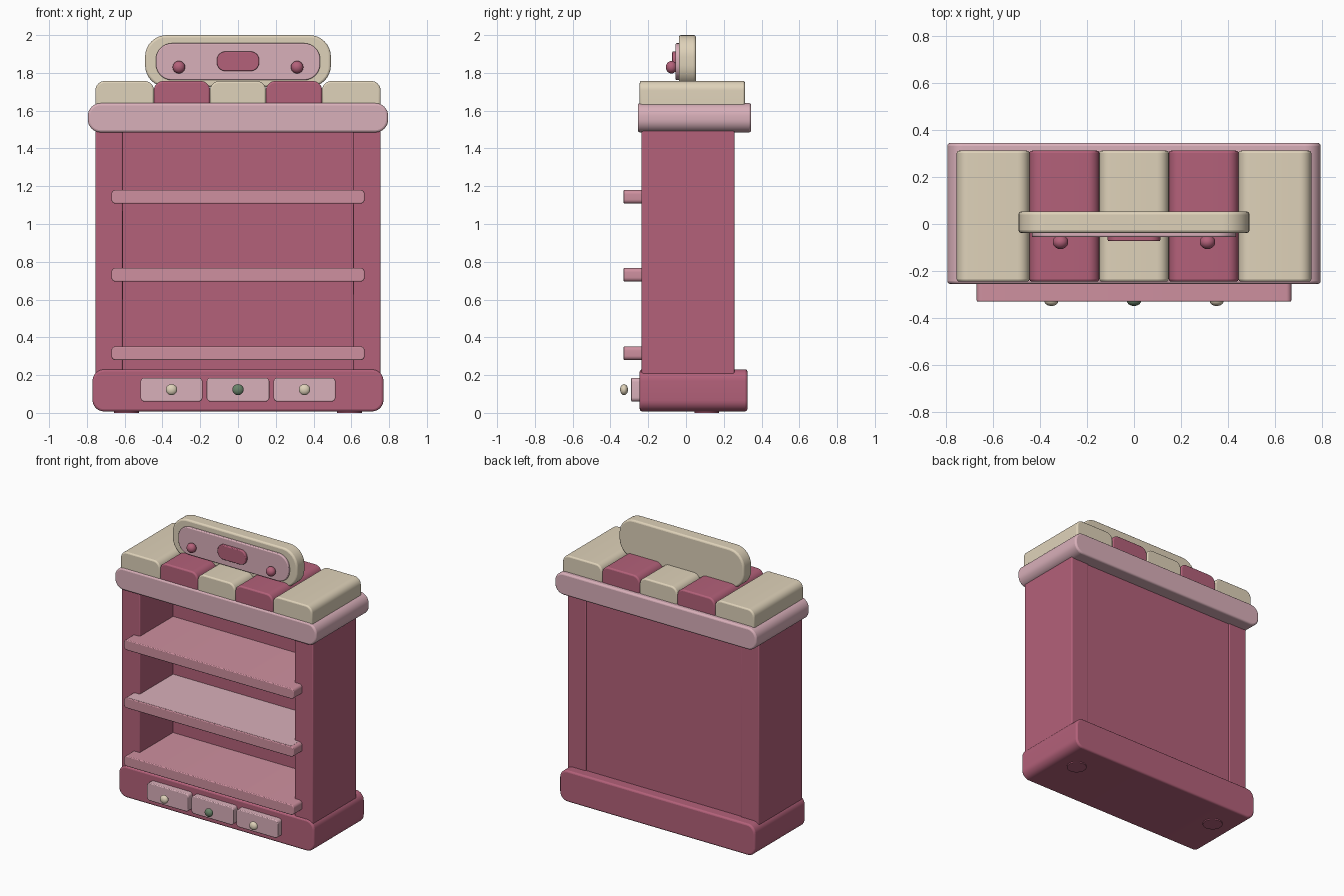
import bpy, bmesh, math

if "Cube" in bpy.data.objects:
    bpy.data.objects.remove(bpy.data.objects["Cube"])


def material(name, rgb):
    m = bpy.data.materials.new(name)
    m.diffuse_color = [(c / 255) ** 2.2 for c in rgb] + [1]
    m.use_nodes = True
    m.node_tree.nodes["Principled BSDF"].inputs["Base Color"].default_value = m.diffuse_color
    return m


RED = material("rose_red", (178, 97, 121))
PINK = material("light_pink", (216, 174, 184))
SHELF = material("mid_pink", (205, 143, 158))
CREAM = material("cream", (222, 209, 184))
GREEN = material("green", (105, 130, 105))


def finish(ob, mat):
    ob.data.materials.append(mat)
    bpy.ops.object.select_all(action='DESELECT')
    ob.select_set(True)
    bpy.context.view_layer.objects.active = ob
    bpy.ops.object.shade_smooth_by_angle(angle=math.radians(35))
    return ob


def slab(name, mat, x, y, z, r, rim=0.012, r_bottom=None):
    """Rounded rectangle in the front plane, extruded in depth, rim softened."""
    rb = r if r_bottom is None else r_bottom
    pts = []
    corners = [(x[1], z[1], -1, -1, 0, r), (x[0], z[1], 1, -1, 90, r),
               (x[0], z[0], 1, 1, 180, rb), (x[1], z[0], -1, 1, 270, rb)]
    for cx, cz, sx, sz, start, rad in corners:
        n = 8 if rad > 0 else 0
        for i in range(n + 1):
            a = math.radians(start + 90 * i / max(n, 1))
            pts.append((cx + sx * rad + rad * math.cos(a), cz + sz * rad + rad * math.sin(a)))
    bm = bmesh.new()
    front = [bm.verts.new((px, y[0], pz)) for px, pz in pts]
    face = bm.faces.new(front)
    ext = bmesh.ops.extrude_face_region(bm, geom=[face])
    moved = [v for v in ext["geom"] if isinstance(v, bmesh.types.BMVert)]
    bmesh.ops.translate(bm, verts=moved, vec=(0, y[1] - y[0], 0))
    bmesh.ops.recalc_face_normals(bm, faces=bm.faces)
    me = bpy.data.meshes.new(name)
    bm.to_mesh(me)
    bm.free()
    ob = bpy.data.objects.new(name, me)
    bpy.context.collection.objects.link(ob)
    finish(ob, mat)
    if rim:
        b = ob.modifiers.new("soft_rim", 'BEVEL')
        b.width = rim
        b.segments = 3
        b.limit_method = 'ANGLE'
        b.angle_limit = math.radians(40)
    return ob


def ball(name, mat, loc, scale):
    bpy.ops.mesh.primitive_uv_sphere_add(segments=24, ring_count=12, radius=1, location=loc)
    ob = bpy.context.object
    ob.name = name
    ob.scale = scale
    return finish(ob, mat)


# Plinth and feet
slab("base", RED, (-0.77, 0.77), (-0.245, 0.325), (0.008, 0.23), 0.06)
for s, side in ((-1, "left"), (1, "right")):
    bpy.ops.mesh.primitive_cylinder_add(vertices=24, radius=0.066, depth=0.02,
                                        location=(s * 0.59, 0.11, 0.01))
    bpy.context.object.name = side + "_foot"
    finish(bpy.context.object, RED)

# Carcass: sides and recessed back
for s, side in ((-1, "left"), (1, "right")):
    slab(side + "_side", RED, sorted((s * 0.61, s * 0.755)), (-0.235, 0.257), (0.15, 1.55), 0, 0.008)
slab("back_panel", RED, (-0.63, 0.63), (0.14, 0.25), (0.15, 1.55), 0, 0)

# Shelves, the middle one with a paler top
for i, z in enumerate((0.28, 0.695, 1.108)):
    slab(f"shelf_{i + 1}", SHELF, (-0.67, 0.67), (-0.33, 0.18), (z, z + 0.072), 0.022, 0.005)
slab("middle_shelf_liner", PINK, (-0.645, 0.645), (-0.322, 0.16), (0.76, 0.768), 0, 0)

# Drawers with knobs
for i, (x, w) in enumerate(((-0.352, 0.164), (0, 0.166), (0.352, 0.164))):
    slab(f"drawer_{i + 1}", PINK, (x - w, x + w), (-0.29, -0.2), (0.06, 0.186), 0.022, 0.005)
    ball(f"drawer_knob_{i + 1}", GREEN if i == 1 else CREAM, (x, -0.328, 0.123), (0.03, 0.021, 0.029))

# Counter top and striped cushions
slab("counter_top", PINK, (-0.795, 0.795), (-0.255, 0.345), (1.485, 1.64), 0.068)
edges = (-0.755, -0.445, -0.148, 0.148, 0.445, 0.755)
for i in range(5):
    slab(f"cushion_{i + 1}", RED if i % 2 else CREAM, (edges[i], edges[i + 1]),
         (-0.245, 0.312), (1.6, 1.757), 0.05, 0.01, 0)

# Sign board with panel, plaque and knobs
slab("sign_board", CREAM, (-0.492, 0.492), (-0.038, 0.053), (1.725, 2.0), 0.115, 0.012)
slab("sign_panel", PINK, (-0.435, 0.435), (-0.055, -0.02), (1.762, 1.957), 0.085, 0.006)
slab("sign_plaque", RED, (-0.112, 0.112), (-0.073, -0.04), (1.81, 1.913), 0.045, 0.005)
for s, side in ((-1, "left"), (1, "right")):
    ball(side + "_sign_knob", RED, (s * 0.313, -0.077, 1.83), (0.033, 0.03, 0.033))
